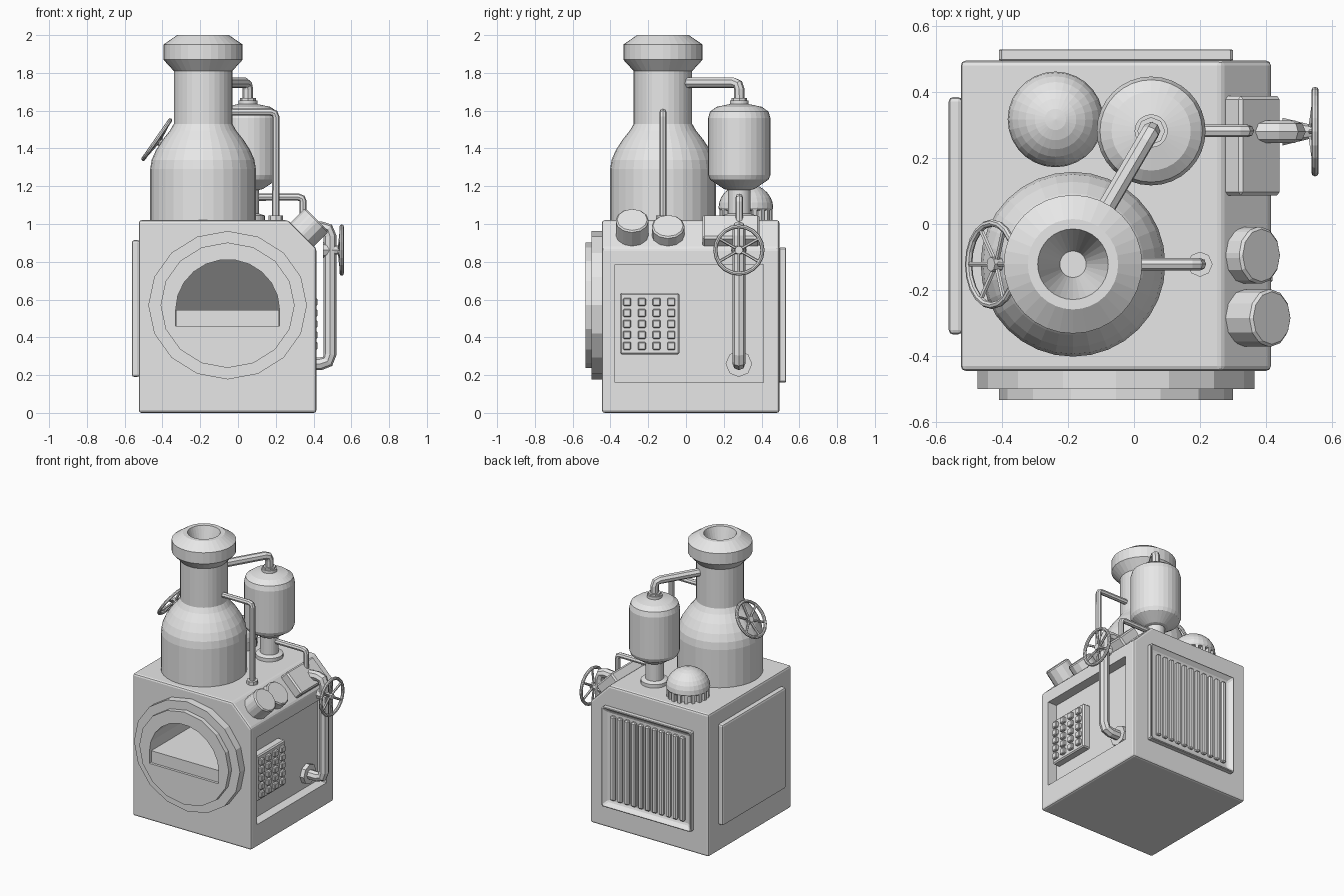
import bpy, bmesh, math
from mathutils import Vector, Matrix

if "Cube" in bpy.data.objects:
    bpy.data.objects.remove(bpy.data.objects["Cube"])


def material(name, value):
    m = bpy.data.materials.new(name)
    m.use_nodes = True
    col = (value, value, value, 1)
    m.diffuse_color = col
    m.node_tree.nodes["Principled BSDF"].inputs["Base Color"].default_value = col
    return m


GREY = material("plain_grey", 0.8)
SOOT = material("dark_soot", 0.18)


def finish(bm, name, mat=GREY):
    bmesh.ops.recalc_face_normals(bm, faces=bm.faces)
    me = bpy.data.meshes.new(name)
    bm.to_mesh(me)
    bm.free()
    ob = bpy.data.objects.new(name, me)
    bpy.context.collection.objects.link(ob)
    me.materials.append(mat)
    return ob


def apply(ob):
    bpy.ops.object.select_all(action='DESELECT')
    ob.select_set(True)
    bpy.context.view_layer.objects.active = ob
    for m in list(ob.modifiers):
        bpy.ops.object.modifier_apply(modifier=m.name)


def bevel(ob, width, segments=1):
    m = ob.modifiers.new("bevel", 'BEVEL')
    m.width, m.segments = width, segments
    apply(ob)
    return ob


def cut(ob, cutter):
    m = ob.modifiers.new("cut", 'BOOLEAN')
    m.object, m.operation, m.solver = cutter, 'DIFFERENCE', 'EXACT'
    apply(ob)


def box(name, lo, hi, matrix=Matrix()):
    lo, hi = Vector(lo), Vector(hi)
    bm = bmesh.new()
    bmesh.ops.create_cube(bm, size=1, matrix=matrix @ Matrix.Translation((lo + hi) / 2)
                          @ Matrix.Diagonal((*(hi - lo), 1)))
    return finish(bm, name)


def rod(name, a, b, r1, r2=None, sides=12):
    a, b = Vector(a), Vector(b)
    bm = bmesh.new()
    turn = (b - a).to_track_quat('Z', 'Y').to_matrix().to_4x4()
    bmesh.ops.create_cone(bm, cap_ends=True, segments=sides, radius1=r1,
                          radius2=r1 if r2 is None else r2, depth=(b - a).length,
                          matrix=Matrix.Translation((a + b) / 2) @ turn)
    return finish(bm, name)


def lathe(name, x, y, profile, sides=32):
    bm = bmesh.new()
    vs = [bm.verts.new((r, 0, z)) for r, z in profile]
    es = [bm.edges.new(p) for p in zip(vs, vs[1:])]
    bmesh.ops.spin(bm, geom=vs + es, cent=(0, 0, 0), axis=(0, 0, 1),
                   angle=math.tau, steps=sides, use_merge=True)
    bmesh.ops.remove_doubles(bm, verts=bm.verts, dist=0.0005)
    bmesh.ops.translate(bm, verts=bm.verts, vec=(x, y, 0))
    return finish(bm, name)


def extrude_y(name, outline, y0, y1):
    bm = bmesh.new()
    f = bm.faces.new([bm.verts.new((x, y0, z)) for x, z in outline])
    g = bmesh.ops.extrude_face_region(bm, geom=[f])["geom"]
    bmesh.ops.translate(bm, vec=(0, y1 - y0, 0),
                        verts=[v for v in g if isinstance(v, bmesh.types.BMVert)])
    return finish(bm, name)


def pipe(name, points, r, bend=0.035, closed=False):
    """Eight-sided tube whose inner corners are rounded off."""
    pts = [Vector(p) for p in points]
    path = pts
    if not closed:
        path = [pts[0]]
        for a, b, c in zip(pts, pts[1:], pts[2:]):
            p, q = b + (a - b).normalized() * bend, b + (c - b).normalized() * bend
            path += [p, (p + q) / 4 + b / 2, q]
        path.append(pts[-1])
    cu = bpy.data.curves.new(name, 'CURVE')
    cu.dimensions, cu.bevel_depth, cu.bevel_resolution = '3D', r, 2
    cu.use_fill_caps = True
    sp = cu.splines.new('POLY')
    sp.points.add(len(path) - 1)
    for p, co in zip(sp.points, path):
        p.co = (*co, 1)
    sp.use_cyclic_u, sp.use_smooth = closed, False
    ob = bpy.data.objects.new(name, cu)
    bpy.context.collection.objects.link(ob)
    cu.materials.append(GREY)
    bpy.ops.object.select_all(action='DESELECT')
    ob.select_set(True)
    bpy.context.view_layer.objects.active = ob
    bpy.ops.object.convert(target='MESH')


def handwheel(name, centre, normal, r=0.125, spokes=6):
    c, n = Vector(centre), Vector(normal).normalized()
    v = Vector((0, 1, 0))
    u = n.cross(v)

    def at(t):
        return c + r * (math.cos(t) * u + math.sin(t) * v)
    pipe(name + "_rim", [at(math.tau * i / 20) for i in range(20)], 0.011, closed=True)
    for i in range(spokes):
        rod(f"{name}_spoke_{i}", c - n * 0.015, at(math.tau * i / spokes), 0.008, sides=6)
    rod(name + "_hub", c - n * 0.03, c + n * 0.005, 0.022, sides=8)


# Body with one sloped shoulder, a firebox opening and a side recess
body = extrude_y("body", [(-.525, 0), (.415, 0), (.415, .87), (.265, 1.02), (-.525, 1.02)],
                 -.445, .495)
bevel(body, 0.014, 2)
DX, DZ = -0.055, 0.57
door = [[(DX + r * math.cos(math.tau * i / 16), DZ + .935 * r * math.sin(math.tau * i / 16))
         for i in range(16)] for r in (.42, .355)]
door_plate = extrude_y("door_plate", door[0], -.5, -.44)
door_rim = extrude_y("door_rim", door[1], -.533, -.495)
arch = [(DX - .275, .46), (DX + .275, .46)]
arch += [(DX + .275 * math.cos(math.pi * i / 11), .545 + .267 * math.sin(math.pi * i / 11))
         for i in range(12)]
opening = extrude_y("opening_cutter", arch, -.7, .1)
recess = box("recess_cutter", (.345, -.375, .16), (.6, .41, .785))
for part in (body, door_plate, door_rim):
    cut(part, opening)
cut(body, recess)
for c in (opening, recess):
    bpy.data.objects.remove(c)
body.data.materials.append(SOOT)
for f in body.data.polygons:
    if f.normal.y < -.9 and abs(f.center.y - .1) < .01 and f.center.x < .3:
        f.material_index = 1
box("firebox_floor", (DX - .272, -.515, .455), (DX + .272, .105, .545))

# Left panel and louvred back panel
bevel(box("left_panel", (-.562, -.335, .19), (-.52, .385, .915)), 0.014, 2)
back = box("back_panel", (-.41, .49, .16), (.3, .535, .875))
bm = bmesh.new()
bm.from_mesh(back.data)
bm.faces.ensure_lookup_table()
face = max(bm.faces, key=lambda f: f.calc_center_median().y)
bmesh.ops.inset_region(bm, faces=[face], thickness=.05)
bmesh.ops.translate(bm, verts=face.verts, vec=(0, -.035, 0))
bm.to_mesh(back.data)
bm.free()
bevel(back, 0.008)
for i in range(11):
    x = -.33 + i * .055
    bevel(box(f"louvre_{i}", (x - .018, .497, .215), (x + .018, .525, .82)), 0.008)

# Keypad in the side recess
bevel(box("keypad", (.34, -.35, .31), (.4, -.035, .635)), 0.008)
for i in range(4):
    for j in range(5):
        y, z = -.312 + i * .078, .355 + j * .058
        bevel(box(f"key_{i}_{j}", (.395, y - .021, z - .021), (.42, y + .021, z + .021)), 0.005)

# Knobs and valve box on the sloped shoulder
slope, out = Vector((.34, 0, .945)), Vector((1, 0, 1)).normalized()
for i, (y, h) in enumerate(((-.285, .11), (-.095, .065))):
    base = slope + Vector((0, y, 0))
    bevel(rod(f"knob_{i}", base - out * .02, base + out * h, .088), 0.008)
tilt = Matrix.Translation(slope) @ Matrix.Rotation(math.radians(45), 4, 'Y')
bevel(box("valve_box", (-.088, .087, -.02), (.088, .388, .065), tilt), 0.01)

# Boiler with chimney
BX, BY = -.185, -.122
lathe("boiler_chimney", BX, BY, [
    (0, 1.0), (.28, 1.0), (.28, 1.29), (.272, 1.34), (.25, 1.39), (.215, 1.445), (.175, 1.495),
    (.155, 1.53), (.155, 1.81), (.21, 1.87), (.21, 1.95), (.137, 2), (.107, 2),
    (.04, 1.78), (0, 1.78)])

# Upright tank on a flanged foot
TX, TY = .052, .282
lathe("tank", TX, TY, [
    (0, 1.0), (.09, 1.0), (.09, 1.045), (.06, 1.055), (.06, 1.18), (.08, 1.185), (.155, 1.235),
    (.165, 1.26), (.165, 1.56), (.155, 1.595), (.12, 1.62), (.05, 1.635), (.05, 1.655),
    (0, 1.655)])

# Bell dome with a ring of teeth
HX, HY = -.238, .317
lathe("bell_dome", HX, HY, [(0, 1.0), (.115, 1.0), (.115, 1.07), (.14, 1.075)] +
      [(.145 * math.cos(t), 1.085 + .13 * math.sin(t))
       for t in (math.pi / 2 * i / 7 for i in range(8))], 28)
for i in range(18):
    m = Matrix.Translation((HX, HY, 0)) @ Matrix.Rotation(math.tau * i / 18, 4, 'Z')
    box(f"dome_tooth_{i}", (.105, -.011, 1.02), (.14, .011, 1.09), m)

# Pipes and their collars
pipe("tank_pipe", [(TX, TY, 1.64), (TX, TY, 1.748), (BX, BY, 1.748)], .028)
rod("tank_pipe_collar", (TX, TY, 1.65), (TX, TY, 1.668), .042, sides=8)
pipe("boiler_pipe", [(BX, BY, 1.592), (.2, BY, 1.592), (.2, BY, 1.01)], .019, .025)
rod("boiler_pipe_collar", (.2, BY, 1.015), (.2, BY, 1.045), .038, sides=8)
pipe("feed_pipe", [(TX, TY, 1.142), (.345, TY, 1.142), (.345, TY, .98)], .019, .025)
pipe("side_pipe", [(.37, .28, .975), (.487, .28, .985), (.487, .28, .26), (.35, .28, .26)],
     .034, .05)
rod("side_pipe_flange", (.34, .28, .26), (.375, .28, .26), .07, sides=8)

# Handwheels
rod("side_valve_stem", (.45, .28, .862), (.54, .28, .862), .042, .02, 8)
handwheel("side_wheel", (.549, .28, .862), (1, 0, 0))
tip = Vector((-.43, BY, 1.447))
axis = Vector((-.82, 0, .57))
rod("boiler_valve_stem", tip - axis * .12, tip, .025, .015, 8)
handwheel("boiler_wheel", tip, axis)
